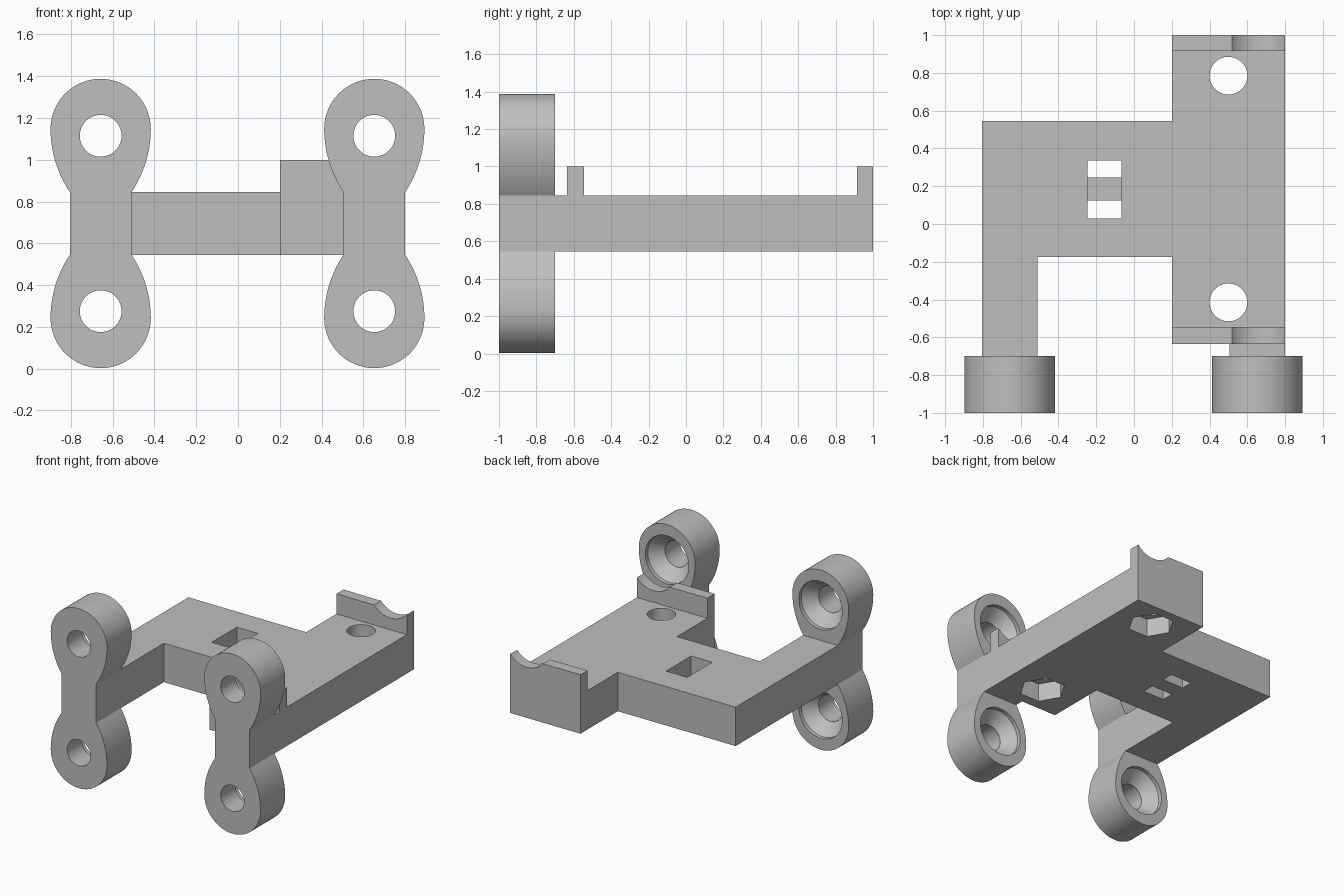
import bpy, bmesh
from math import sin, cos, pi, asin, radians
from mathutils import Matrix

cube = bpy.data.objects.get("Cube")
if cube:
    bpy.data.objects.remove(cube, do_unlink=True)

grey = bpy.data.materials.new("matte grey")
grey.use_nodes = True
colour = (0.52, 0.52, 0.52, 1)
grey.diffuse_color = colour
grey.node_tree.nodes["Principled BSDF"].inputs["Base Color"].default_value = colour

LOW, HIGH = 0.545, 0.845      # plate underside and top
FRONT, REAR = -1.0, -0.70     # clamp depth range
MID = (LOW + HIGH) / 2


def finish(name, bm):
    bmesh.ops.recalc_face_normals(bm, faces=bm.faces)
    mesh = bpy.data.meshes.new(name)
    bm.to_mesh(mesh)
    bm.free()
    mesh.materials.append(grey)
    obj = bpy.data.objects.new(name, mesh)
    bpy.context.collection.objects.link(obj)
    return obj


def prism(name, points, lo, hi, along="z"):
    """Extrude an xy outline along z, or an xz outline along y."""
    bm = bmesh.new()
    place = (lambda a, b: (a, b, lo)) if along == "z" else (lambda a, b: (a, lo, b))
    face = bm.faces.new([bm.verts.new(place(a, b)) for a, b in points])
    new = bmesh.ops.extrude_face_region(bm, geom=[face])["geom"]
    step = (0, 0, hi - lo) if along == "z" else (0, hi - lo, 0)
    bmesh.ops.translate(bm, vec=step, verts=[v for v in new if isinstance(v, bmesh.types.BMVert)])
    return finish(name, bm)


def rect(x0, x1, y0, y1):
    return [(x0, y0), (x1, y0), (x1, y1), (x0, y1)]


def ring(x, y, r, sides=48):
    return [(x + r * cos(2 * pi * i / sides), y + r * sin(2 * pi * i / sides)) for i in range(sides)]


def cone(name, x, z, y0, y1, r0, r1):
    """Tapered cutter running along y."""
    bm = bmesh.new()
    bmesh.ops.create_cone(bm, cap_ends=True, segments=48, radius1=r0, radius2=r1, depth=y1 - y0,
                          matrix=Matrix.Translation((x, (y0 + y1) / 2, z)) @ Matrix.Rotation(-pi / 2, 4, "X"))
    return finish(name, bm)


def cut(obj, cutters):
    bpy.context.view_layer.objects.active = obj
    for cutter in cutters:
        cutter.hide_render = True
        mod = obj.modifiers.new("cut", "BOOLEAN")
        mod.operation, mod.solver, mod.object = "DIFFERENCE", "EXACT", cutter
        bpy.ops.object.modifier_apply(modifier=mod.name)
        bpy.data.objects.remove(cutter, do_unlink=True)


def smooth(obj):
    bpy.ops.object.select_all(action="DESELECT")
    obj.select_set(True)
    bpy.context.view_layer.objects.active = obj
    bpy.ops.object.shade_smooth_by_angle(angle=radians(25))


# Plate with both arms, as one outline
plate = prism("base_plate", [
    (-0.805, REAR), (-0.51, REAR), (-0.51, -0.175), (0.2, -0.175), (0.2, -0.635), (0.505, -0.635),
    (0.505, REAR), (0.8, REAR), (0.8, 1.0), (0.2, 1.0), (0.2, 0.545), (-0.805, 0.545)], LOW, HIGH)

# Bolt holes with hexagonal nut pockets below, and the strap slot with its sunken bar
cutters = []
for y in (0.785, -0.415):
    cutters.append(prism("bolt_cutter", ring(0.5, y, 0.1), LOW - 0.1, HIGH + 0.1))
    cutters.append(prism("nut_cutter", ring(0.5, y, 0.165, 6), LOW - 0.1, LOW + 0.14))
cutters.append(prism("slot_cutter", rect(-0.245, -0.065, 0.03, 0.335), MID, HIGH + 0.1))
for y0, y1 in ((0.03, 0.125), (0.245, 0.335)):
    cutters.append(prism("strap_cutter", rect(-0.245, -0.065, y0, y1), LOW - 0.1, MID + 0.05))
cut(plate, cutters)
smooth(plate)

# Cradle walls with a round scoop in the top edge
CX, CZ, CR = 0.66, 1.12, 0.185
half = asin(0.14 / CR)
scoop = [(CX + CR * sin(a), CZ - CR * cos(a)) for a in (half - 2 * half * i / 20 for i in range(21))]
profile = [(0.2, HIGH), (0.8, HIGH)] + scoop + [(0.2, 1.0)]
for name, y0, y1 in (("front_cradle", -0.635, -0.545), ("back_cradle", 0.915, 1.0)):
    smooth(prism(name, profile, y0, y1, "y"))

# Clamp outline: one quarter from neck to crown, mirrored both ways
HEAD, NECK, RISE = 0.24, 0.1475, 0.4525
drop, inset = RISE - 0.15, HEAD - NECK
big = (inset ** 2 + drop ** 2) / (2 * inset)
start = asin(drop / big)
quarter = [(HEAD - big + big * cos(a), RISE + big * sin(a)) for a in (-start * (1 - i / 10) for i in range(10))]
quarter += [(HEAD * cos(a), RISE + HEAD * sin(a)) for a in (pi / 2 * i / 16 for i in range(17))]
upper = quarter + [(-x, z) for x, z in quarter[-2::-1]]
outline = upper + [(-x, -z) for x, z in upper]

# Double-headed clamps with countersunk holes opening to the rear
for name, cx in (("right_clamp", -0.6575), ("left_clamp", 0.6525)):
    clamp = prism(name, [(cx + x, MID + z) for x, z in outline], FRONT, REAR, "y")
    cutters = []
    for cz in (0.275, 1.115):
        cutters.append(cone("hole_cutter", cx, cz, FRONT - 0.1, REAR + 0.1, 0.1, 0.1))
        cutters.append(cone("sink_cutter", cx, cz, REAR - 0.12, REAR - 0.03, 0.1005, 0.185))
        cutters.append(cone("bore_cutter", cx, cz, REAR - 0.03, REAR + 0.1, 0.185, 0.185))
    cut(clamp, cutters)
    smooth(clamp)
